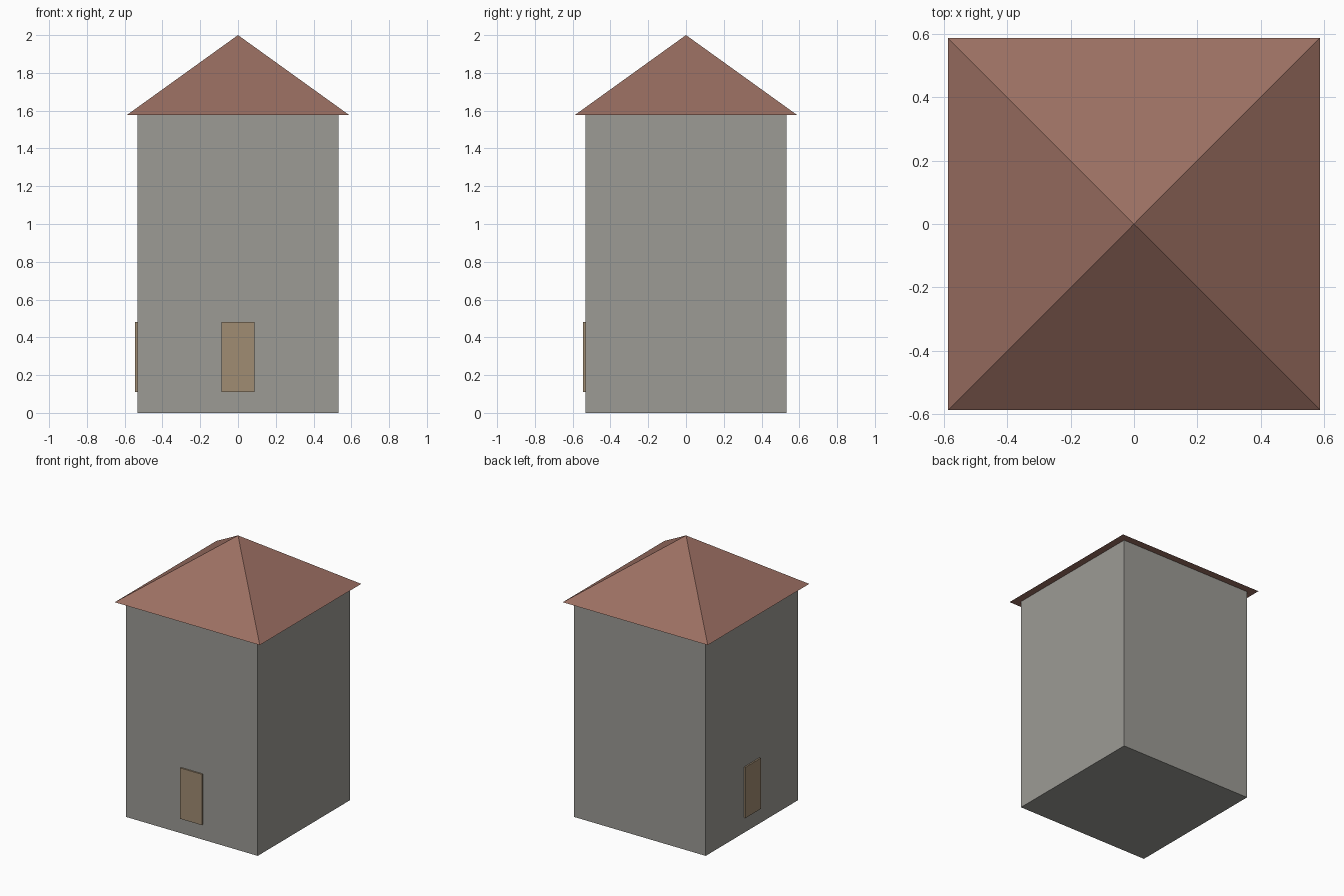
import bpy
import bmesh
from math import pi, sqrt
from mathutils import Matrix, Vector

default = bpy.data.objects.get("Cube")
if default:
    bpy.data.objects.remove(default, do_unlink=True)


def make_material(name, rgb):
    mat = bpy.data.materials.new(name)
    mat.use_nodes = True
    colour = (*rgb, 1.0)
    mat.diffuse_color = colour
    mat.node_tree.nodes["Principled BSDF"].inputs["Base Color"].default_value = colour
    return mat


def add_object(name, bm, mat):
    bmesh.ops.recalc_face_normals(bm, faces=bm.faces[:])
    mesh = bpy.data.meshes.new(name)
    bm.to_mesh(mesh)
    bm.free()
    mesh.materials.append(mat)
    obj = bpy.data.objects.new(name, mesh)
    bpy.context.collection.objects.link(obj)
    return obj


def add_box(name, low, high, mat, turn=0.0):
    low, high = Vector(low), Vector(high)
    bm = bmesh.new()
    bmesh.ops.create_cube(bm, size=1.0)
    bmesh.ops.scale(bm, vec=high - low, verts=bm.verts)
    bmesh.ops.translate(bm, vec=(low + high) / 2, verts=bm.verts)
    bmesh.ops.rotate(bm, matrix=Matrix.Rotation(turn, 3, "Z"), verts=bm.verts)
    return add_object(name, bm, mat)


stone = make_material("grey stone", (0.332, 0.328, 0.301))
tile = make_material("red brown tile", (0.328, 0.159, 0.122))
wood = make_material("tan wood", (0.352, 0.262, 0.171))

WALL = 0.533      # half width of the tower
EAVE = 0.587      # half width of the roof
EAVE_Z = 1.578
TOP_Z = 2.0

# Square tower body
add_box("tower_walls", (-WALL, -WALL, 0), (WALL, WALL, EAVE_Z), stone)

# Pyramid roof with overhanging eaves
bm = bmesh.new()
bmesh.ops.create_cone(bm, cap_ends=True, segments=4, radius1=EAVE * sqrt(2),
                      radius2=0, depth=TOP_Z - EAVE_Z)
bmesh.ops.remove_doubles(bm, verts=bm.verts, dist=0.0001)
# Square the base to the walls, whatever the starting angle of the ring
ring = max(bm.verts, key=lambda v: v.co.xy.length).co
angle = pi / 4 if min(abs(ring.x), abs(ring.y)) < 0.01 else 0.0
bmesh.ops.rotate(bm, matrix=Matrix.Rotation(angle, 3, "Z"), verts=bm.verts)
bmesh.ops.translate(bm, vec=(0, 0, (EAVE_Z + TOP_Z) / 2), verts=bm.verts)
add_object("pyramid_roof", bm, tile)

# Matching raised doors on the front and the right-hand wall
for name, turn in (("front_door", 0.0), ("right_door", -pi / 2)):
    add_box(name, (-0.088, -WALL - 0.011, 0.11), (0.088, -WALL + 0.01, 0.482),
            wood, turn)
